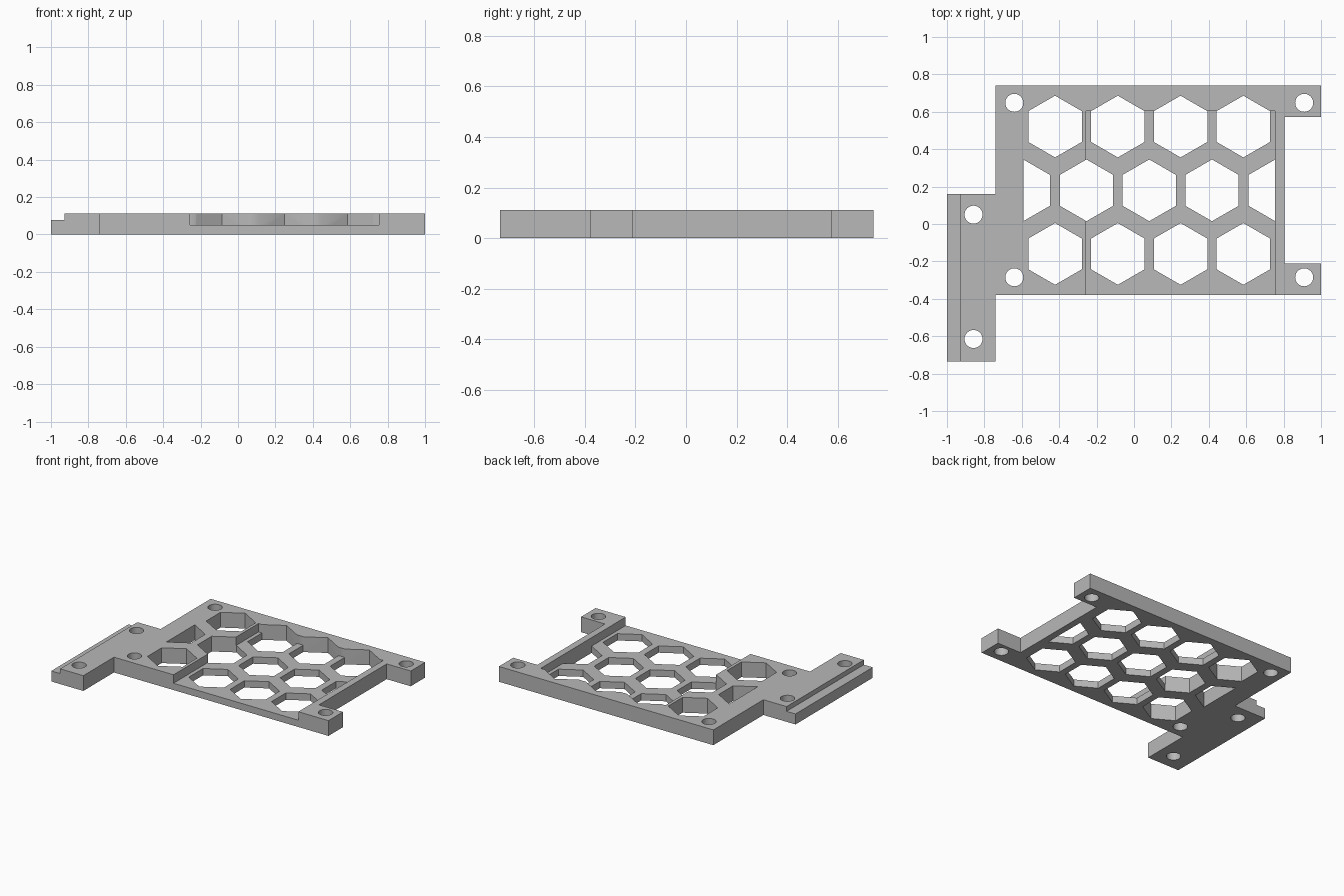
import bpy
import bmesh
from math import sin, cos, pi

cube = bpy.data.objects.get("Cube")
if cube:
    bpy.data.objects.remove(cube, do_unlink=True)

THICK = 0.112
FLOOR = 0.05        # height of the thin honeycomb web
STEP = 0.077        # height of the lowered left edge

grey = bpy.data.materials.new("plain grey")
grey.use_nodes = True
colour = (0.48, 0.48, 0.48, 1)
grey.diffuse_color = colour
grey.node_tree.nodes["Principled BSDF"].inputs["Base Color"].default_value = colour


def prisms(name, outlines, low, high):
    """One object made of upright prisms, one per counter-clockwise outline."""
    bm = bmesh.new()
    for outline in outlines:
        bottom = [bm.verts.new((x, y, low)) for x, y in outline]
        top = [bm.verts.new((x, y, high)) for x, y in outline]
        bm.faces.new(bottom[::-1])
        bm.faces.new(top)
        for i in range(len(outline)):
            j = (i + 1) % len(outline)
            bm.faces.new((bottom[i], bottom[j], top[j], top[i]))
    bmesh.ops.recalc_face_normals(bm, faces=bm.faces)
    mesh = bpy.data.meshes.new(name)
    bm.to_mesh(mesh)
    bm.free()
    mesh.materials.append(grey)
    obj = bpy.data.objects.new(name, mesh)
    bpy.context.collection.objects.link(obj)
    return obj


def ring(x, y, radius, sides, steps=None):
    """Corners of a polygon with its first corner pointing to +y."""
    return [(x - radius * sin(2 * pi * i / sides), y + radius * cos(2 * pi * i / sides))
            for i in (steps or range(sides))]


def box(x0, x1, y0, y1):
    return [(x0, y0), (x1, y0), (x1, y1), (x0, y1)]


def cut(target, cutter):
    cutter.hide_render = True
    mod = target.modifiers.new("cut", 'BOOLEAN')
    mod.operation = 'DIFFERENCE'
    mod.solver = 'EXACT'
    mod.object = cutter
    bpy.context.view_layer.objects.active = target
    bpy.ops.object.modifier_apply(modifier=mod.name)
    bpy.data.objects.remove(cutter, do_unlink=True)


# Plate with two right-hand ears and a left-hand mounting flange
plate = prisms("mounting_plate", [[
    (-0.74, 0.74), (-0.74, 0.16), (-1, 0.16), (-1, -0.735), (-0.74, -0.735),
    (-0.74, -0.38), (1, -0.38), (1, -0.212), (0.805, -0.212),
    (0.805, 0.573), (1, 0.573), (1, 0.74)]], 0, THICK)

# Lowered strip on the flange edge and the recess open to the front
cut(plate, prisms("edge_step_cutter", [box(-1.1, -0.928, -0.9, 0.3)], STEP, 0.3))
cut(plate, prisms("recess_cutter", [box(-0.257, 0.755, -0.5, 0.605)], FLOOR, 0.3))

# Honeycomb: two full rows, and a staggered row ending in half cells
PITCH, R = 0.3355, 0.165
cells = [ring(-0.422 + PITCH * i, y, R, 6) for i in range(4) for y in (0.521, -0.16)]
cells += [ring(-0.254 + PITCH * i, 0.18, R, 6) for i in range(3)]
cells.append(ring(-0.592, 0.18, R, 6, (3, 4, 5, 6)))
cells.append(ring(0.755, 0.18, R, 6, (0, 1, 2, 3)))
cut(plate, prisms("honeycomb_cutter", cells, -0.1, 0.3))

# Screw holes
spots = [(x, y) for x in (-0.64, 0.91) for y in (0.648, -0.285)]
spots += [(-0.858, 0.05), (-0.858, -0.615)]
cut(plate, prisms("screw_hole_cutter", [ring(x, y, 0.048, 40) for x, y in spots], -0.1, 0.3))

bpy.ops.object.select_all(action='DESELECT')
plate.select_set(True)
bpy.context.view_layer.objects.active = plate
bpy.ops.object.shade_smooth_by_angle()
